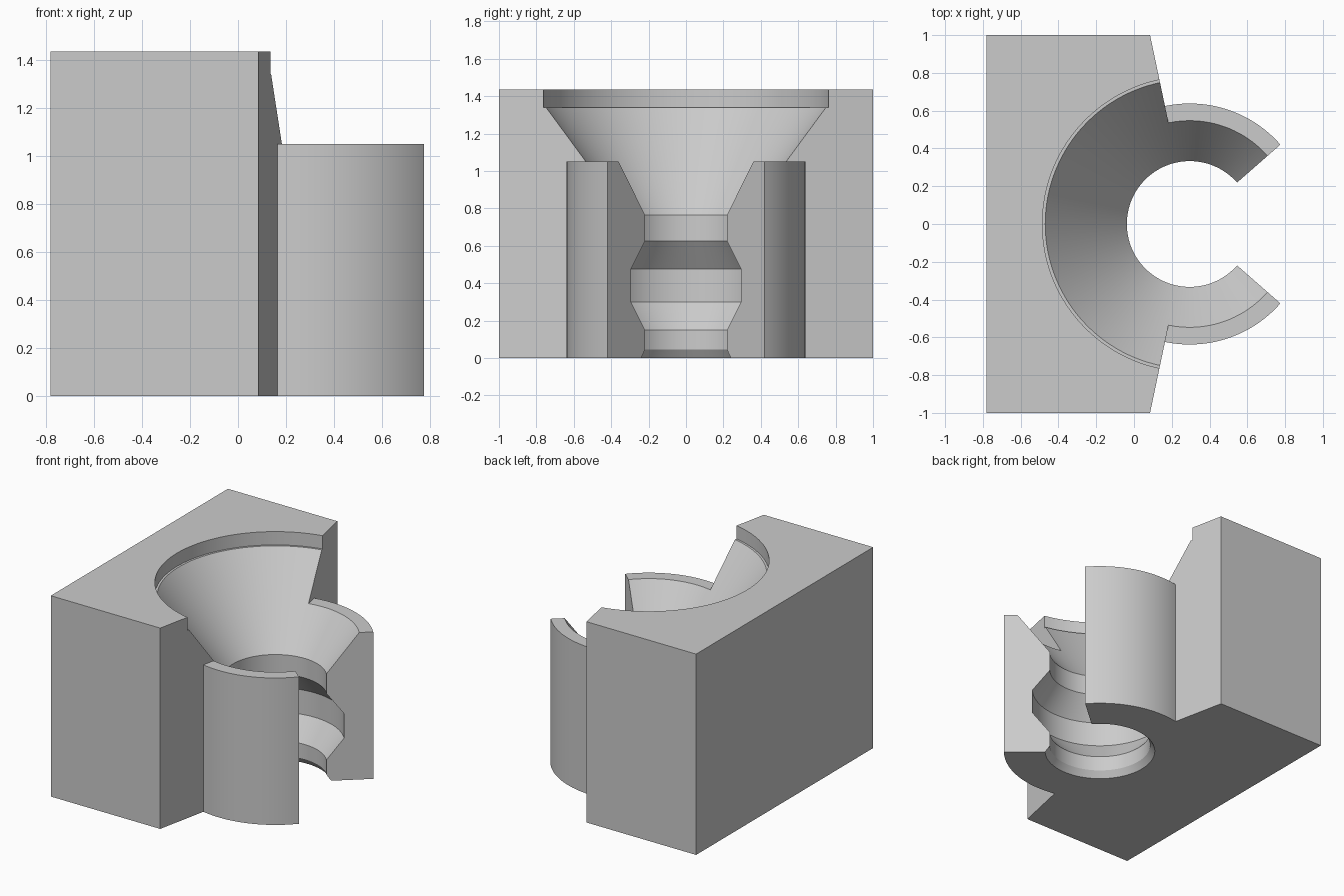
import bpy
import bmesh
from math import cos, sin, radians, tau

if "Cube" in bpy.data.objects:
    bpy.data.objects.remove(bpy.data.objects["Cube"], do_unlink=True)

AXIS_X = 0.295        # centre of the bore
HEIGHT = 1.435        # top of the block
COLLAR_HEIGHT = 1.05
COLLAR_RADIUS = 0.638
SLOT_ANGLE = 41.2     # half angle of the open slot
SEGMENTS = 128

grey = bpy.data.materials.new("plain grey")
grey.use_nodes = True
grey.diffuse_color = (0.6, 0.6, 0.6, 1)
grey.node_tree.nodes["Principled BSDF"].inputs["Base Color"].default_value = grey.diffuse_color


def make_object(name, bm):
    bmesh.ops.recalc_face_normals(bm, faces=bm.faces)
    mesh = bpy.data.meshes.new(name)
    bm.to_mesh(mesh)
    bm.free()
    mesh.materials.append(grey)
    obj = bpy.data.objects.new(name, mesh)
    bpy.context.collection.objects.link(obj)
    return obj


def prism(name, outline, height):
    """Extrude a flat outline up from the ground."""
    bm = bmesh.new()
    face = bm.faces.new([bm.verts.new((x, y, 0)) for x, y in outline])
    top = bmesh.ops.extrude_face_region(bm, geom=[face])["geom"]
    bmesh.ops.translate(bm, vec=(0, 0, height),
                        verts=[v for v in top if isinstance(v, bmesh.types.BMVert)])
    return make_object(name, bm)


def turned(name, profile):
    """Turn a (radius, height) profile around the bore axis and cap its ends."""
    bm = bmesh.new()
    rings = [[bm.verts.new((AXIS_X + r * cos(tau * i / SEGMENTS),
                            r * sin(tau * i / SEGMENTS), z)) for i in range(SEGMENTS)]
             for r, z in profile]
    for low, high in zip(rings, rings[1:]):
        for i in range(SEGMENTS):
            j = (i + 1) % SEGMENTS
            bm.faces.new((low[i], low[j], high[j], high[i]))
    bm.faces.new(rings[0])
    bm.faces.new(rings[-1])
    return make_object(name, bm)


def combine(target, other, operation):
    mod = target.modifiers.new(operation.lower(), 'BOOLEAN')
    mod.operation = operation
    mod.solver = 'EXACT'
    mod.object = other
    bpy.context.view_layer.objects.active = target
    bpy.ops.object.modifier_apply(modifier=mod.name)
    bpy.data.objects.remove(other, do_unlink=True)


# Block whose two front faces slant in towards the bore axis
body = prism("socket_block", [(-0.78, -1), (0.085, -1), (AXIS_X, 0),
                              (0.085, 1), (-0.78, 1)], HEIGHT)

# Collar with an open slot facing the right-hand side
steps = 100
angles = [radians(SLOT_ANGLE + (360 - 2 * SLOT_ANGLE) * i / steps) for i in range(steps + 1)]
collar = prism("collar", [(AXIS_X, 0)] + [(AXIS_X + COLLAR_RADIUS * cos(a),
                                           COLLAR_RADIUS * sin(a)) for a in angles],
               COLLAR_HEIGHT)
combine(body, collar, 'UNION')

# Bore: bottom chamfer, inner groove, funnel and top recess
bore = turned("bore_cutter", [
    (0.408, -0.06), (0.364, 0), (0.333, 0.045), (0.333, 0.15), (0.448, 0.30), (0.448, 0.475),
    (0.333, 0.625), (0.333, 0.765), (0.765, 1.34), (0.78, 1.34), (0.78, HEIGHT + 0.1)])
combine(body, bore, 'DIFFERENCE')

# Smooth the curved walls, keep the edges sharp
bpy.ops.object.select_all(action='DESELECT')
body.select_set(True)
bpy.context.view_layer.objects.active = body
bpy.ops.object.shade_smooth_by_angle(angle=radians(20))
